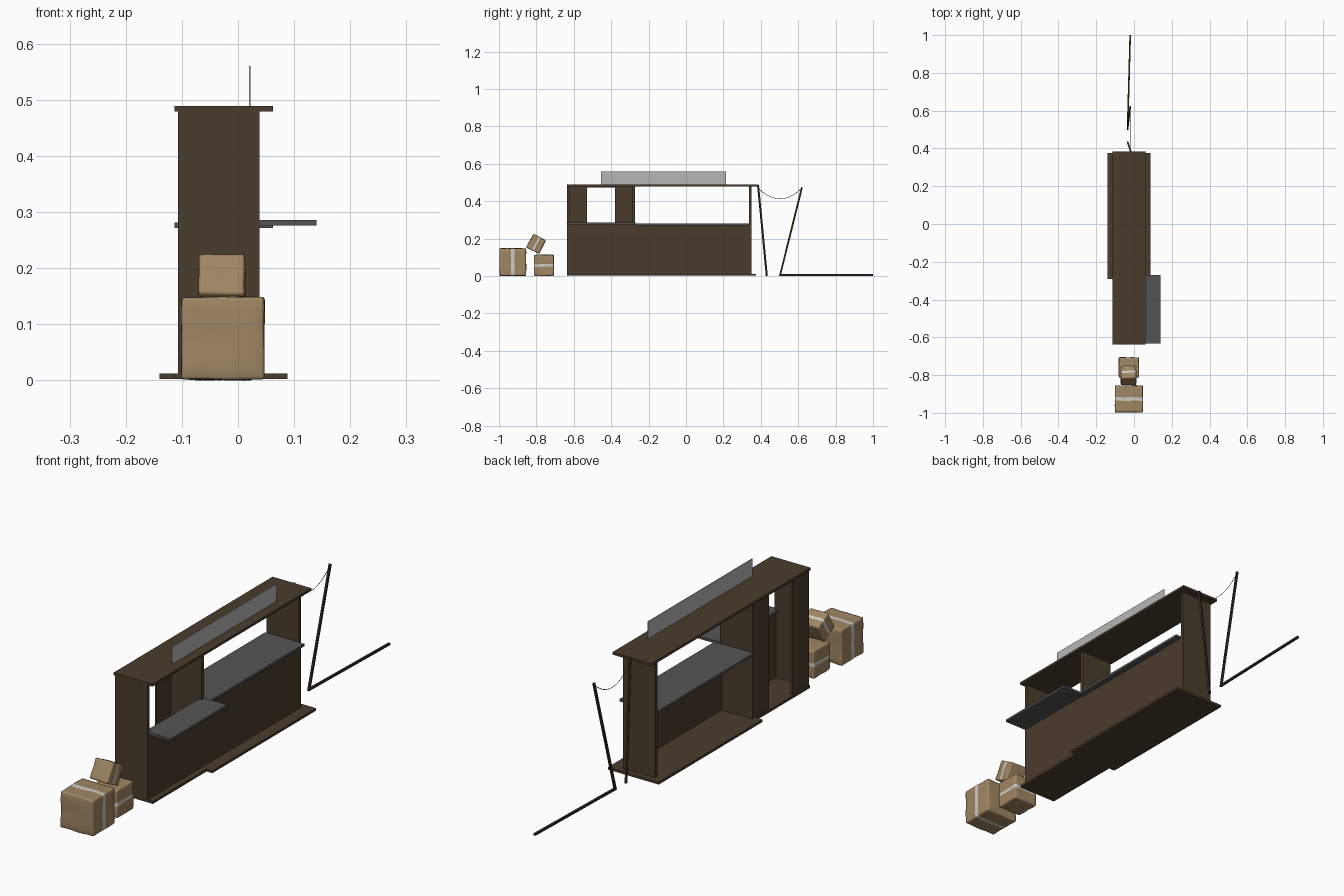
import bpy, bmesh, math
from mathutils import Vector, Matrix, noise

if "Cube" in bpy.data.objects:
    bpy.data.objects.remove(bpy.data.objects["Cube"])


def mat(name, r, g, b):
    m = bpy.data.materials.new(name)
    lin = [((c / 255 + 0.055) / 1.055) ** 2.4 for c in (r, g, b)]
    m.diffuse_color = (*lin, 1)
    m.use_nodes = True
    m.node_tree.nodes["Principled BSDF"].inputs["Base Color"].default_value = m.diffuse_color
    return m


WOOD = mat("dark wood", 74, 60, 45)
GREY = mat("counter grey", 84, 84, 84)
SIGN = mat("sign light grey", 182, 182, 182)
CARD = mat("cardboard", 160, 134, 99)
TAPE = mat("packing tape", 205, 203, 196)
POLE = mat("pole dark brown", 52, 46, 36)


def finish(bm, name, *mats):
    me = bpy.data.meshes.new(name)
    bmesh.ops.recalc_face_normals(bm, faces=bm.faces)
    bm.to_mesh(me)
    bm.free()
    for m in mats:
        me.materials.append(m)
    ob = bpy.data.objects.new(name, me)
    bpy.context.collection.objects.link(ob)
    return ob


def board(name, x, y, z, m):
    """Box given by its x, y and z ranges."""
    bm = bmesh.new()
    bmesh.ops.create_cube(bm, size=1)
    for v in bm.verts:
        v.co = [r[0] if c < 0 else r[1] for c, r in zip(v.co, (x, y, z))]
    return finish(bm, name, m)


# Floor: wide sales part and narrow cabin part
board("floor_wide", (-0.14, 0.088), (-0.29, 0.375), (0.002, 0.012), WOOD)
board("floor_narrow", (-0.113, 0.062), (-0.635, -0.29), (0.002, 0.012), WOOD)

# Roof
board("roof", (-0.113, 0.062), (-0.637, 0.383), (0.479, 0.489), WOOD)

# Cross walls: two ends and the cabin divider
for name, y in (("end_wall_front", -0.635), ("divider_wall", -0.287), ("end_wall_back", 0.337)):
    board(name, (-0.107, 0.038), (y, y + 0.014), (0.012, 0.479), WOOD)

# Long front wall under the counters
board("counter_wall", (0.030, 0.0385), (-0.622, 0.338), (0.012, 0.277), WOOD)

# Cabin back panels either side of the doorway, with lintel
board("door_panel_left", (-0.107, -0.099), (-0.622, -0.53), (0.012, 0.479), WOOD)
board("door_panel_right", (-0.107, -0.099), (-0.38, -0.286), (0.012, 0.479), WOOD)
board("door_lintel", (-0.107, -0.099), (-0.53, -0.38), (0.474, 0.479), WOOD)

# Counters
board("main_counter", (-0.113, 0.062), (-0.273, 0.337), (0.271, 0.281), GREY)
board("cabin_shelf", (0.025, 0.14), (-0.633, -0.27), (0.276, 0.286), GREY)

# Blank sign panel on the roof
board("roof_sign", (0.020, 0.022), (-0.455, 0.215), (0.489, 0.56), SIGN)


def rod(name, a, b, r):
    """Straight square pole from a to b."""
    a, b = Vector(a), Vector(b)
    bm = bmesh.new()
    rot = (b - a).to_track_quat('Z', 'Y').to_matrix().to_4x4()
    bmesh.ops.create_cone(bm, cap_ends=True, segments=4, radius1=r, radius2=r,
                          depth=(b - a).length,
                          matrix=Matrix.Translation((a + b) / 2) @ rot @ Matrix.Rotation(math.pi / 4, 4, 'Z'))
    return finish(bm, name, POLE)


# Poles: one leaning on the kiosk, one standing, one lying down
rod("leaning_pole", (-0.033, 0.432, 0.001), (-0.018, 0.385, 0.488), 0.006)
rod("standing_pole", (-0.034, 0.502, 0.001), (-0.020, 0.620, 0.475), 0.006)
rod("lying_pole", (-0.034, 0.505, 0.006), (-0.020, 1.0, 0.006), 0.006)

# Thin rope sagging between the poles
cu = bpy.data.curves.new("rope", 'CURVE')
cu.dimensions = '3D'
cu.bevel_depth = 0.0012
cu.bevel_resolution = 0
sp = cu.splines.new('POLY')
N = 16
sp.points.add(N)
for i, p in enumerate(sp.points):
    t = i / N
    p.co = (-0.020, 0.388 + 0.229 * t, 0.468 - 0.055 * (1 - (2 * t - 1) ** 2), 1)
cu.materials.append(POLE)
bpy.context.collection.objects.link(bpy.data.objects.new("rope", cu))


def carton(name, size, loc, angle, tape):
    """Dented carton with a tape band around its middle, turned about x."""
    bm = bmesh.new()
    bmesh.ops.create_cube(bm, size=1, matrix=Matrix.Diagonal((*size, 1)))
    bmesh.ops.bevel(bm, geom=bm.edges[:], offset=0.005, segments=2, affect='EDGES', profile=0.5)
    cuts = [(i, s * size[i]) for i in range(3) for s in (-0.36, -0.24, -0.12, 0.12, 0.24, 0.36)]
    cuts += [(1, -tape), (1, tape), (0, 0), (2, 0)]
    for axis, d in cuts:
        n = Vector((0, 0, 0))
        n[axis] = 1
        bmesh.ops.bisect_plane(bm, geom=bm.verts[:] + bm.edges[:] + bm.faces[:],
                               plane_co=n * d, plane_no=n)
    # Tape runs over the top, sides and bottom
    for f in bm.faces:
        f.smooth = True
        f.material_index = int(abs(f.calc_center_median().y) < tape)
    # Small dents
    for v in bm.verts:
        v.co += noise.noise_vector(v.co * 22 + Vector(loc) * 9) * 0.0025
    bm.transform(Matrix.Translation(loc) @ Matrix.Rotation(math.radians(angle), 4, 'X'))
    return finish(bm, name, CARD, TAPE)


carton("large_carton", (0.147, 0.142, 0.147), (-0.027, -0.926, 0.075), 0, 0.009)
carton("medium_carton", (0.107, 0.113, 0.107), (-0.027, -0.759, 0.057), 90, 0.007)
carton("small_carton", (0.082, 0.077, 0.081), (-0.029, -0.801, 0.172), -28, 0.006)
